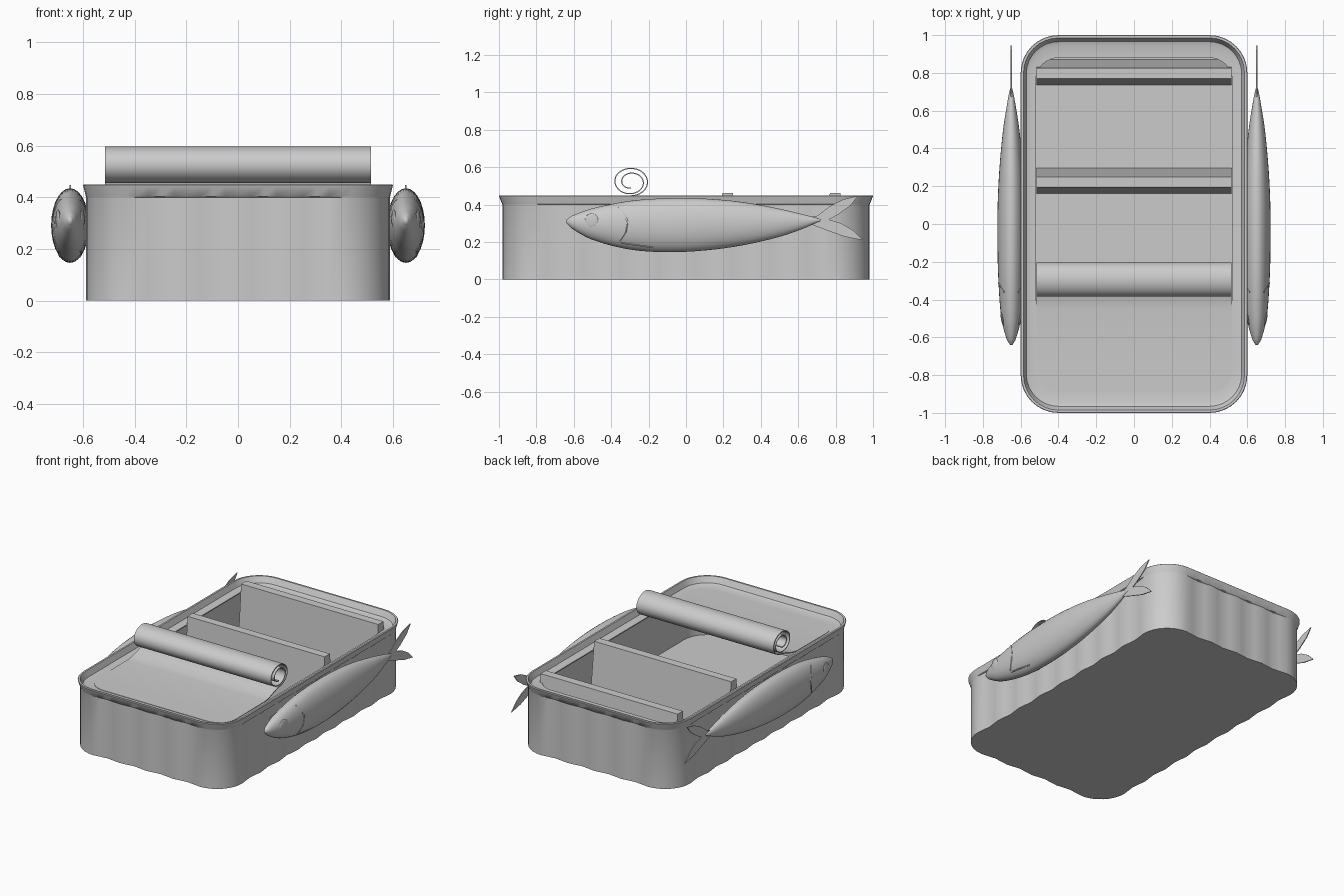
import bpy, bmesh, math
from mathutils import Matrix, Vector

if "Cube" in bpy.data.objects:
    bpy.data.objects.remove(bpy.data.objects["Cube"])


def make_object(name, bm, angle=35, thickness=0):
    bmesh.ops.recalc_face_normals(bm, faces=bm.faces)
    me = bpy.data.meshes.new(name)
    bm.to_mesh(me)
    bm.free()
    ob = bpy.data.objects.new(name, me)
    bpy.context.collection.objects.link(ob)
    bpy.ops.object.select_all(action='DESELECT')
    ob.select_set(True)
    bpy.context.view_layer.objects.active = ob
    if thickness:
        mod = ob.modifiers.new("thickness", 'SOLIDIFY')
        mod.thickness = thickness
        mod.offset = 0
        bpy.ops.object.modifier_apply(modifier=mod.name)
    bpy.ops.object.shade_smooth_by_angle(angle=math.radians(angle))
    return ob


def skin(bm, loops):
    """Bridge equal-length rings of points, capping both ends."""
    rings = [[bm.verts.new(p) for p in loop] for loop in loops]
    n = len(rings[0])
    for a, b in zip(rings, rings[1:]):
        for i in range(n):
            j = (i + 1) % n
            bm.faces.new((a[i], a[j], b[j], b[i]))
    bm.faces.new(rings[0])
    bm.faces.new(rings[-1])


def tin_loop(ix, iy, z, wave, radius=0.2):
    """Rounded rectangle, optionally fluted inward along its straight sides."""
    hx, hy = 0.6 - ix, 1.0 - iy
    r = radius - min(ix, iy)
    pts = []
    for q in range(4):
        sx, sy = ((1, 1), (-1, 1), (-1, -1), (1, -1))[q]
        for k in range(9):
            a = math.pi / 2 * (q + k / 8)
            pts.append((sx * (hx - r) + r * math.cos(a), sy * (hy - r) + r * math.sin(a), z))
        # straight run to the next corner
        along_x = q % 2 == 0
        half = (hx - r) if along_x else (hy - r)
        waves = 4 if along_x else 8
        steps = waves * 4
        nx, ny = ((0, 1), (-1, 0), (0, -1), (1, 0))[q]
        tx, ty = -ny, nx
        off = hy if along_x else hx
        for k in range(1, steps):
            t = k / steps
            d = off - wave * 0.5 * (1 - math.cos(2 * math.pi * waves * t))
            s = half * (2 * t - 1)
            pts.append((nx * d + tx * s, ny * d + ty * s, z))
    return pts


# Tin: fluted wall, flared rim, ledge and hollow inside
bm = bmesh.new()
skin(bm, [tin_loop(*p) for p in (
    (0.012, 0.018, 0.0, 0.012), (0.012, 0.018, 0.4, 0.012), (0.011, 0.017, 0.403, 0),
    (0.002, 0.002, 0.44, 0), (0.0, 0.0, 0.447, 0), (0.003, 0.003, 0.45, 0),
    (0.015, 0.015, 0.45, 0), (0.03, 0.035, 0.412, 0), (0.055, 0.055, 0.405, 0),
    (0.08, 0.12, 0.405, 0), (0.08, 0.12, 0.398, 0), (0.03, 0.035, 0.398, 0),
    (0.03, 0.035, 0.06, 0))])
make_object("tin", bm)

# Lid: flat sheet with rounded front corners, peeled into a spiral roll
path = []
for k in range(9):
    a = math.pi / 2 * k / 8
    path.append((-0.76 - 0.13 * math.cos(a), 0.405, 0.39 + 0.13 * math.sin(a)))
path += [(-0.45, 0.407, 0.52), (-0.4, 0.413, 0.517), (-0.35, 0.43, 0.515)]
for k in range(73):
    t = k / 72
    a = -math.pi / 2 + t * 4 * math.pi
    r = 1 - 0.06 * t - 0.5 * max(0, (t - 0.33) / 0.67)
    path.append((-0.295 + 0.09 * r * math.cos(a), 0.521 + 0.074 * r * math.sin(a), 0.515))
bm = bmesh.new()
rows = [(bm.verts.new((-w, y, z)), bm.verts.new((w, y, z))) for y, z, w in path]
for a, b in zip(rows, rows[1:]):
    bm.faces.new((a[0], a[1], b[1], b[0]))
make_object("rolled_lid", bm, thickness=0.006)

# Dividers: two tapered boards, wide at the foot
for name, y in (("middle_divider", 0.222), ("back_divider", 0.797)):
    bm = bmesh.new()
    skin(bm, [[(x, y + d, z) for x, d in
               ((-0.515, front), (0.515, front), (0.515, back), (-0.515, back))]
              for z, front, back in ((0.02, -0.063, 0.078), (0.463, -0.028, 0.028))])
    make_object(name, bm)

# Fish stations: y, top z, bottom z, half width
STATIONS = [(-0.64, 0.318, 0.302, 0.006), (-0.61, 0.34, 0.272, 0.024), (-0.5, 0.38, 0.212, 0.052),
            (-0.3, 0.42, 0.16, 0.068), (-0.1, 0.434, 0.146, 0.073), (0.1, 0.432, 0.155, 0.072),
            (0.3, 0.414, 0.182, 0.062), (0.5, 0.378, 0.228, 0.043), (0.63, 0.347, 0.273, 0.023),
            (0.7, 0.328, 0.305, 0.01), (0.725, 0.319, 0.313, 0.003)]


def station(y):
    """Smoothly interpolated fish section at y: centre z, half height, half width."""
    n = len(STATIONS)
    i = max(k for k in range(n - 1) if STATIONS[k][0] <= y + 1e-6)
    a, b = STATIONS[i], STATIONS[i + 1]
    p, q = STATIONS[max(i - 1, 0)], STATIONS[min(i + 2, n - 1)]
    h = b[0] - a[0]
    t = (y - a[0]) / h
    v = []
    for c in (1, 2, 3):
        m0 = (b[c] - p[c]) / (b[0] - p[0]) * h
        m1 = (q[c] - a[c]) / (q[0] - a[0]) * h
        v.append((2*t**3 - 3*t*t + 1) * a[c] + (t**3 - 2*t*t + t) * m0
                 + (3*t*t - 2*t**3) * b[c] + (t**3 - t*t) * m1)
    return (v[0] + v[1]) / 2, (v[0] - v[1]) / 2, v[2]


def flank(y, z):
    """Half width of the fish at a point on its side."""
    zc, h, w = station(y)
    return w * math.sqrt(max(0, 1 - ((z - zc) / h) ** 2))


ys = [a[0] + (b[0] - a[0]) * k / 4 for a, b in zip(STATIONS, STATIONS[1:]) for k in range(4)] + [0.725]
TAIL = [(0.62, 0.325), (0.70, 0.34), (0.77, 0.392), (0.84, 0.428), (0.92, 0.447), (0.88, 0.395),
        (0.81, 0.345), (0.765, 0.32), (0.83, 0.30), (0.89, 0.265), (0.945, 0.21), (0.85, 0.228),
        (0.76, 0.26), (0.68, 0.29), (0.62, 0.305)]
GILL = [(-0.36, 0.39), (-0.33, 0.355), (-0.312, 0.305), (-0.322, 0.25), (-0.352, 0.205)]
FIN = [(-0.35, 0.195), (-0.29, 0.186), (-0.23, 0.178), (-0.18, 0.17)]

for side, s in (("right", 1), ("left", -1)):
    cx = s * 0.65
    # Body
    bm = bmesh.new()
    loops = []
    for y in ys:
        zc, h, w = station(y)
        loops.append([(cx + w * math.cos(a), y, zc + h * math.sin(a))
                      for a in (2 * math.pi * k / 28 for k in range(28))])
    skin(bm, loops)
    make_object(side + "_fish_body", bm, 60)
    # Forked tail
    bm = bmesh.new()
    skin(bm, [[(cx + d, y, z) for y, z in TAIL] for d in (-0.003, 0.003)])
    make_object(side + "_fish_tail", bm)
    # Eyes, gill lines and side fins on both flanks
    bm = bmesh.new()
    for f in (-1, 1):
        x = cx + f * (flank(-0.505, 0.315) - 0.003)
        bmesh.ops.create_uvsphere(bm, u_segments=20, v_segments=10, radius=1,
                                  matrix=Matrix.Translation((x, -0.505, 0.315))
                                  @ Matrix.Rotation(-f * 0.17, 4, 'Z')
                                  @ Matrix.Diagonal(Vector((0.007, 0.036, 0.038, 1))))
        for pts in (GILL, FIN):
            loops = []
            for y, z in pts:
                x = cx + f * flank(y, z)
                loops.append([(x + 0.004 * math.cos(a), y + 0.004 * math.sin(a), z + 0.003 * math.sin(a))
                              for a in (math.pi / 3 * k for k in range(6))])
            skin(bm, loops)
    make_object(side + "_fish_details", bm, 60)
